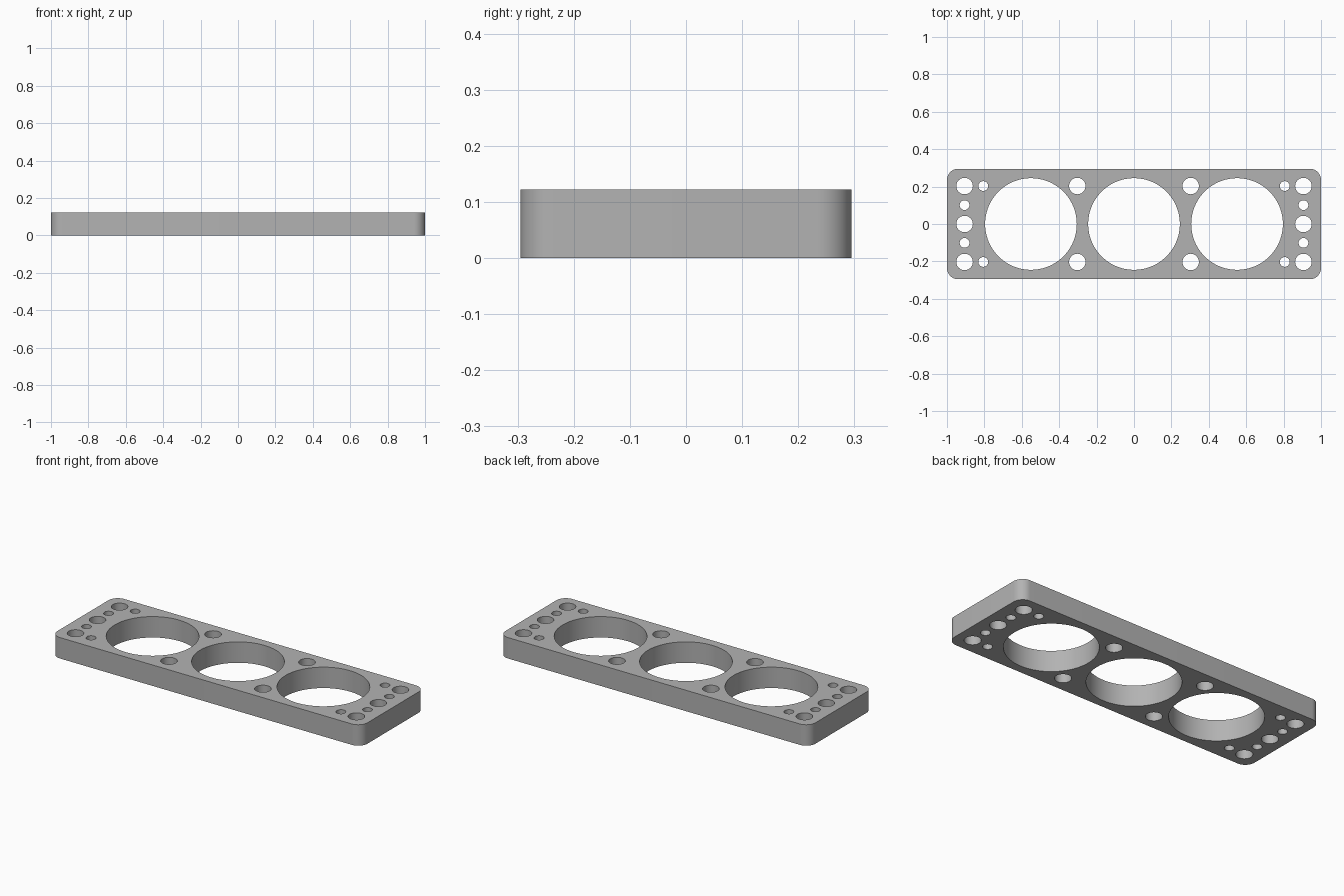
import bpy
import bmesh
from math import cos, sin, pi
from mathutils import Matrix

cube = bpy.data.objects.get("Cube")
if cube:
    bpy.data.objects.remove(cube, do_unlink=True)

HALF_X, HALF_Y, HEIGHT, CORNER = 1.0, 0.295, 0.122, 0.06

grey = bpy.data.materials.new("plain grey")
grey.use_nodes = True
colour = (0.45, 0.45, 0.45, 1)
grey.diffuse_color = colour
grey.node_tree.nodes["Principled BSDF"].inputs["Base Color"].default_value = colour


def add_object(name, bm):
    mesh = bpy.data.meshes.new(name)
    bm.to_mesh(mesh)
    bm.free()
    mesh.materials.append(grey)
    obj = bpy.data.objects.new(name, mesh)
    bpy.context.collection.objects.link(obj)
    return obj


# Plate: rounded rectangle outline, extruded upward
bm = bmesh.new()
outline = []
steps = 12
for quarter, (sx, sy) in enumerate([(1, 1), (-1, 1), (-1, -1), (1, -1)]):
    for i in range(steps + 1):
        a = (quarter + i / steps) * pi / 2
        outline.append(bm.verts.new((sx * (HALF_X - CORNER) + CORNER * cos(a),
                                     sy * (HALF_Y - CORNER) + CORNER * sin(a), 0)))
base = bm.faces.new(outline)
top = bmesh.ops.extrude_face_region(bm, geom=[base])["geom"]
bmesh.ops.translate(bm, verts=[v for v in top if isinstance(v, bmesh.types.BMVert)],
                    vec=(0, 0, HEIGHT))
bmesh.ops.recalc_face_normals(bm, faces=bm.faces)
plate = add_object("plate", bm)

# Hole layout: (x, y, radius), mirrored across both axes
LARGE, MEDIUM, SMALL = 0.245, 0.044, 0.026
quadrant = [
    (0, 0, LARGE), (0.551, 0, LARGE),
    (0.303, 0.203, MEDIUM), (0.906, 0.203, MEDIUM), (0.906, 0, MEDIUM),
    (0.906, 0.101, SMALL), (0.806, 0.203, SMALL),
]
holes = {(sx * x + 0.0, sy * y + 0.0, r)
         for x, y, r in quadrant for sx in (1, -1) for sy in (1, -1)}

# Cutter: one cylinder per hole
bm = bmesh.new()
for x, y, r in sorted(holes):
    bmesh.ops.create_cone(bm, cap_ends=True, segments=96 if r == LARGE else 40,
                          radius1=r, radius2=r, depth=HEIGHT * 2,
                          matrix=Matrix.Translation((x, y, HEIGHT / 2)))
cutter = add_object("hole_cutter", bm)
cutter.hide_render = True

# Cut the holes, then discard the cutter
cut = plate.modifiers.new("holes", "BOOLEAN")
cut.operation = "DIFFERENCE"
cut.solver = "EXACT"
cut.object = cutter
bpy.ops.object.select_all(action="DESELECT")
plate.select_set(True)
bpy.context.view_layer.objects.active = plate
bpy.ops.object.modifier_apply(modifier=cut.name)
bpy.data.objects.remove(cutter, do_unlink=True)
bpy.ops.object.shade_smooth_by_angle()
